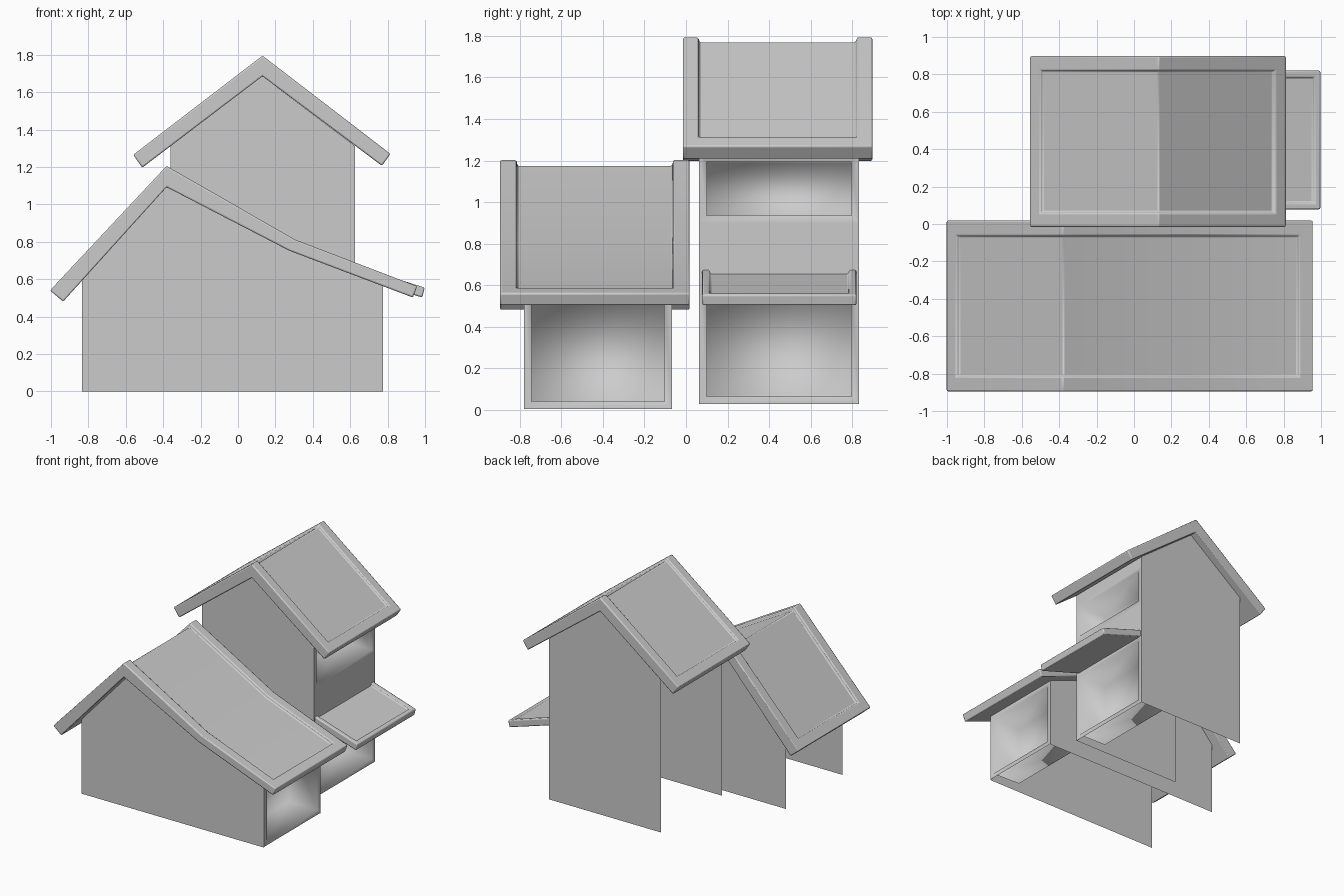
import bpy, bmesh

if "Cube" in bpy.data.objects:
    bpy.data.objects.remove(bpy.data.objects["Cube"])


def finish(bm, name, bevel=0.0, angle=0.6):
    me = bpy.data.meshes.new(name)
    bm.to_mesh(me)
    bm.free()
    ob = bpy.data.objects.new(name, me)
    bpy.context.collection.objects.link(ob)
    if bevel:
        mod = ob.modifiers.new("soft_edges", 'BEVEL')
        mod.width = bevel
        mod.segments = 2
        mod.limit_method = 'ANGLE'
        mod.angle_limit = 0.6
    bpy.ops.object.select_all(action='DESELECT')
    ob.select_set(True)
    bpy.context.view_layer.objects.active = ob
    bpy.ops.object.shade_smooth_by_angle(angle=angle)
    return ob


def sink(bm, faces, border, depth):
    """Frame the faces with a border and push the middle in."""
    for thick, d in ((border, 0), (0.003, -depth)):
        bm.normal_update()
        bmesh.ops.inset_region(bm, faces=faces, thickness=thick, depth=d,
                               use_even_offset=True, use_boundary=True)


def roof(name, top, under, y0, y1, border, depth):
    """Thick folded slab with a sunken panel in its upper side."""
    bm = bmesh.new()
    n = len(top)
    rows = [[bm.verts.new((x, y, z)) for x, z in pts]
            for pts in (top, under) for y in (y0, y1)]
    tf, tb, uf, ub = rows
    upper = []
    for i in range(n - 1):
        j = i + 1
        upper.append(bm.faces.new((tf[i], tf[j], tb[j], tb[i])))
        bm.faces.new((uf[i], ub[i], ub[j], uf[j]))
        bm.faces.new((tf[i], uf[i], uf[j], tf[j]))
        bm.faces.new((tb[i], tb[j], ub[j], ub[i]))
    bm.faces.new((tf[0], tb[0], ub[0], uf[0]))
    bm.faces.new((tf[-1], uf[-1], ub[-1], tb[-1]))
    sink(bm, upper, border, depth)
    return finish(bm, name, 0.008)


def house(name, profile, y0, y1, x, bands, recess=0.25):
    """Thin front and back walls, right side split in bands, some recessed."""
    bm = bmesh.new()
    bm.faces.new([bm.verts.new((px, y0, pz)) for px, pz in profile])
    bm.faces.new([bm.verts.new((px, y1, pz)) for px, pz in reversed(profile)])
    for z0, z1, window in bands:
        f = bm.faces.new([bm.verts.new(p) for p in
                          ((x, y0, z0), (x, y1, z0), (x, y1, z1), (x, y0, z1))])
        if window:
            sink(bm, [f], 0.036, recess)
    return finish(bm, name, angle=3.1)


# low front house
house("front_house_walls",
      [(-0.835, 0), (0.775, 0), (0.775, 0.563), (0.275, 0.754), (-0.382, 1.095), (-0.835, 0.597)],
      -0.78, -0.068, 0.775, [(0.005, 0.56, True)])
roof("front_house_roof",
     [(-1.005, 0.54), (-0.382, 1.205), (0.305, 0.812), (0.958, 0.562)],
     [(-0.935, 0.48), (-0.382, 1.092), (0.275, 0.752), (0.935, 0.502)],
     -0.895, 0.018, 0.08, 0.022)

# tall rear house
house("rear_house_walls",
      [(-0.36, 0.03), (0.625, 0.03), (0.625, 1.312), (0.131, 1.685), (-0.36, 1.312)],
      0.063, 0.832, 0.625,
      [(0.03, 0.62, True), (0.62, 0.90, False), (0.90, 1.23, True), (1.23, 1.31, False)])
roof("rear_house_roof",
     [(-0.56, 1.265), (0.131, 1.795), (0.815, 1.27)],
     [(-0.512, 1.196), (0.131, 1.685), (0.77, 1.206)],
     -0.015, 0.897, 0.075, 0.018)

# small awning over the lower opening, its back border buried in the wall
roof("awning",
     [(0.585, 0.686), (0.998, 0.555)],
     [(0.585, 0.626), (0.985, 0.502)],
     0.078, 0.82, 0.035, 0.018)
